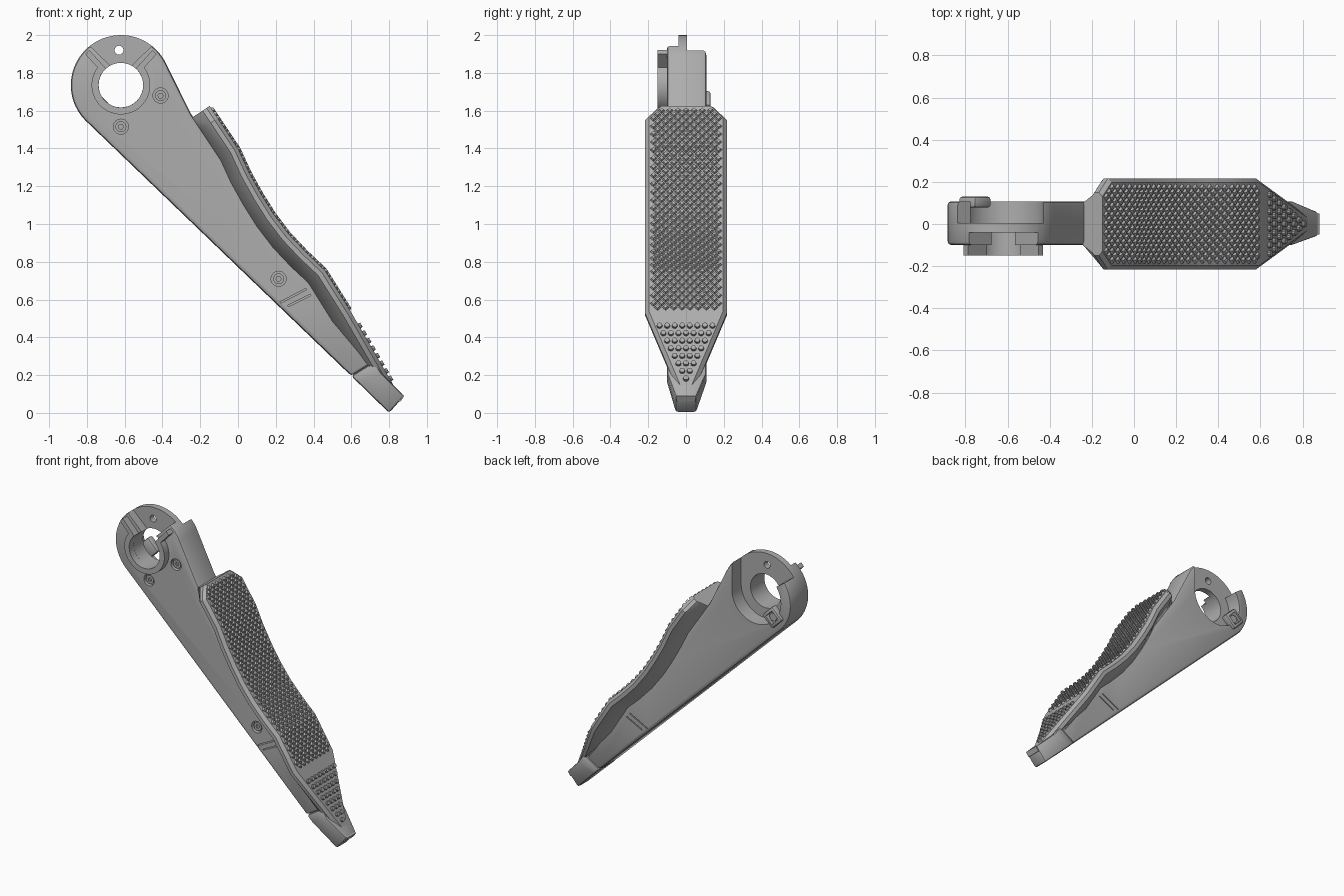
import bpy, bmesh, math
from mathutils import Vector

if "Cube" in bpy.data.objects:
    bpy.data.objects.remove(bpy.data.objects["Cube"])

grey = bpy.data.materials.new("plain grey")
grey.use_nodes = True
grey.diffuse_color = (0.42, 0.42, 0.42, 1)
grey.node_tree.nodes["Principled BSDF"].inputs["Base Color"].default_value = (0.42, 0.42, 0.42, 1)

CX, CZ, R, BORE = -0.62, 1.735, 0.265, 0.118
FRONT, REAR = -0.1, 0.108


def polar(r, deg, cx=CX, cz=CZ):
    a = math.radians(deg)
    return (cx + r * math.cos(a), cz + r * math.sin(a))


def arc(r, a, b, n=32, cx=CX, cz=CZ):
    return [polar(r, a + (b - a) * i / n, cx, cz) for i in range(n + 1)]


def circle(r, cx=CX, cz=CZ, n=32):
    return arc(r, 0, 360, n, cx, cz)[:-1]


def finish(name, bm, smooth=True):
    bmesh.ops.recalc_face_normals(bm, faces=bm.faces)
    me = bpy.data.meshes.new(name)
    bm.to_mesh(me)
    bm.free()
    ob = bpy.data.objects.new(name, me)
    bpy.context.collection.objects.link(ob)
    me.materials.append(grey)
    if smooth:
        shade(ob)
    return ob


def select(ob):
    bpy.ops.object.select_all(action='DESELECT')
    ob.select_set(True)
    bpy.context.view_layer.objects.active = ob


def shade(ob):
    select(ob)
    bpy.ops.object.shade_smooth_by_angle(angle=math.radians(30))


def loft(bm, rings):
    """Skin a list of equal rings and cap both ends."""
    loops = [[bm.verts.new(p) for p in ring] for ring in rings]
    n = len(loops[0])
    for a, b in zip(loops, loops[1:]):
        for i in range(n):
            bm.faces.new((a[i], a[(i + 1) % n], b[(i + 1) % n], b[i]))
    bm.faces.new(loops[0])
    bm.faces.new(loops[-1][::-1])


def prism(name, pts, y0, y1, smooth=True):
    bm = bmesh.new()
    loft(bm, [[(x, y, z) for x, z in pts] for y in (y0, y1)])
    return finish(name, bm, smooth)


def bevel(ob, width, segments=2):
    select(ob)
    m = ob.modifiers.new("bevel", 'BEVEL')
    m.width, m.segments, m.limit_method = width, segments, 'ANGLE'
    m.angle_limit = math.radians(35)
    bpy.ops.object.modifier_apply(modifier=m.name)


def cut(ob, pts, y0, y1):
    tool = prism("cutter", pts, y0, y1, False)
    tool.hide_render = True
    select(ob)
    m = ob.modifiers.new("cut", 'BOOLEAN')
    m.operation, m.solver, m.object = 'DIFFERENCE', 'EXACT', tool
    bpy.ops.object.modifier_apply(modifier=m.name)
    bpy.data.objects.remove(tool)


# arm: round head running into a long tapering beam
outline = arc(R, 27.6, 225.6, 48) + [
    (0.60, 0.195), (0.72, 0.27), (0.52, 0.53), (0.42, 0.69), (0.245, 0.865),
    (0.06, 1.10), (-0.08, 1.33), (-0.25, 1.585)]
arm = prism("arm", outline, FRONT, REAR, False)
bevel(arm, 0.018)

# head recesses, leaving a thin web with the bore
cut(arm, [polar(0.05, 90), polar(0.5, 48), polar(0.5, 132)], -0.3, -0.04)
cut(arm, arc(0.19, 145, 360) + [(-0.43, 2.2), (-1.1, 2.2), polar(0.4, 145)], 0.004, 0.3)
cut(arm, circle(BORE), -0.3, 0.3)
cut(arm, circle(0.024, -0.63, 1.92, 16), -0.3, 0.3)

# screws in counterbores
for x, z in [(-0.62, 1.515), (-0.41, 1.68), (0.215, 0.71)]:
    cut(arm, circle(0.04, x, z, 24), -0.3, FRONT + 0.03)
    screw = prism("screw", circle(0.029, x, z, 20), FRONT + 0.01, FRONT + 0.04, False)
    cut(screw, circle(0.014, x, z, 6), -0.3, FRONT + 0.025)
    shade(screw)


def groove(p, q, w=0.004):
    p, q = Vector(p), Vector(q)
    d = (q - p).normalized() * w
    s = Vector((-d.y, d.x))
    pts = [tuple(v) for v in (p - s, q - s, q + s, p + s)]
    cut(arm, pts, -0.3, FRONT + 0.008)
    cut(arm, pts, REAR - 0.008, 0.3)


# cover seams on both sides
groove((0.225, 0.585), (0.36, 0.655))
groove((0.265, 0.565), (0.385, 0.625))
groove((0.42, 0.63), (0.69, 0.255))
shade(arm)

# toe: tapered end of the beam
bm = bmesh.new()
loft(bm, [
    [(0.60, FRONT, 0.195), (0.60, REAR, 0.195), (0.72, REAR, 0.27), (0.72, FRONT, 0.27)],
    [(0.64, FRONT, 0.156), (0.64, REAR, 0.156), (0.76, REAR, 0.21), (0.76, FRONT, 0.21)],
    [(0.80, -0.055, 0.0), (0.80, 0.055, 0.0), (0.88, 0.055, 0.09), (0.88, -0.055, 0.09)]])
toe = finish("toe", bm, False)
bevel(toe, 0.014)
shade(toe)
prism("toe_lip", [(0.79, 0.09), (0.86, 0.06), (0.88, 0.09), (0.845, 0.115)], -0.05, 0.05)

# open collar around the bore with two radial walls
collar = [polar(0.25, 48)] + arc(BORE, 48, -228, 40) + [polar(0.25, 132), polar(0.25, 139)]
collar += arc(0.155, 143, 397, 40) + [polar(0.25, 41)]
prism("collar", collar, -0.15, -0.03)

# square nut housing at the back of the head
nut = prism("nut_housing", circle(0.078, -0.755, 1.63, 4), REAR - 0.03, 0.13, False)
bevel(nut, 0.012)
cut(nut, circle(0.048, -0.755, 1.63, 4), 0.09, 0.3)
shade(nut)
prism("nut_core", circle(0.03, -0.755, 1.63, 6), 0.08, 0.115)

# pad path: x, z and half width along the tread
path = [(-0.15, 1.625, 0.15), (-0.107, 1.56, 0.217), (0.0, 1.40, 0.217), (0.06, 1.27, 0.217),
        (0.124, 1.155, 0.217), (0.19, 1.05, 0.217), (0.27, 0.945, 0.217), (0.36, 0.85, 0.217),
        (0.46, 0.755, 0.217), (0.595, 0.54, 0.217), (0.83, 0.135, 0.045), (0.84, 0.115, 0.03)]


def direction(i):
    a, b = path[max(i - 1, 0)], path[min(i + 1, len(path) - 1)]
    return Vector((b[0] - a[0], 0, b[1] - a[1])).normalized()


def frame(z):
    """Point, tangent, normal and half width of the tread at height z."""
    for a, b in zip(path, path[1:]):
        if b[1] <= z <= a[1]:
            t = (a[1] - z) / (a[1] - b[1])
            d = Vector((b[0] - a[0], 0, b[1] - a[1])).normalized()
            return (Vector((a[0] + (b[0] - a[0]) * t, 0, z)), d,
                    Vector((-d.z, 0, d.x)), a[2] + (b[2] - a[2]) * t)


# pad: chamfered plate with a skirt leaning in to the arm
bm = bmesh.new()
rings = []
for i, (x, z, w) in enumerate(path):
    d = direction(i)
    n = Vector((-d.z, 0, d.x))
    depth = 0.11 if z > 0.5 else 0.06
    b = min(0.1, w * 0.9)
    half = [(w - 0.02, 0), (w, -0.02), (w, -0.045), (w - 0.012, -0.055), (b, -depth)]
    section = half + [(-y, h) for y, h in reversed(half)]
    rings.append([Vector((x, y, z)) + n * h for y, h in section])
loft(bm, rings)
finish("pad", bm)


def stud(bm, z, y, r, sides, height, top):
    p, d, n, _ = frame(z)
    ring = [(math.cos(k * math.tau / sides), math.sin(k * math.tau / sides)) for k in range(sides)]
    side = Vector((0, 1, 0))
    loft(bm, [[p + side * (y + c * r * f) + d * (s * r * f) + n * h for c, s in ring]
              for f, h in ((1, -0.004), (top, height))])


# diamond knurling on the main tread
bm = bmesh.new()
z, row, pitch = 1.60, 0, 0.043
while z > 0.55:
    _, d, _, w = frame(z)
    for j in range(-4, 5):
        y = (j + 0.5 * (row % 2)) * pitch
        if abs(y) < min(0.175, w - 0.03):
            stud(bm, z, y, 0.021, 4, 0.012, 0.55)
    z += d.z * pitch * 0.58
    row += 1
finish("knurling", bm, False)

# triangle of round studs on the narrow end
bm = bmesh.new()
for row in range(8):
    count = 8 - row
    for j in range(count):
        stud(bm, 0.46 - 0.04 * row, (j - (count - 1) / 2) * 0.04, 0.016, 10, 0.014, 0.85)
finish("round_studs", bm)
